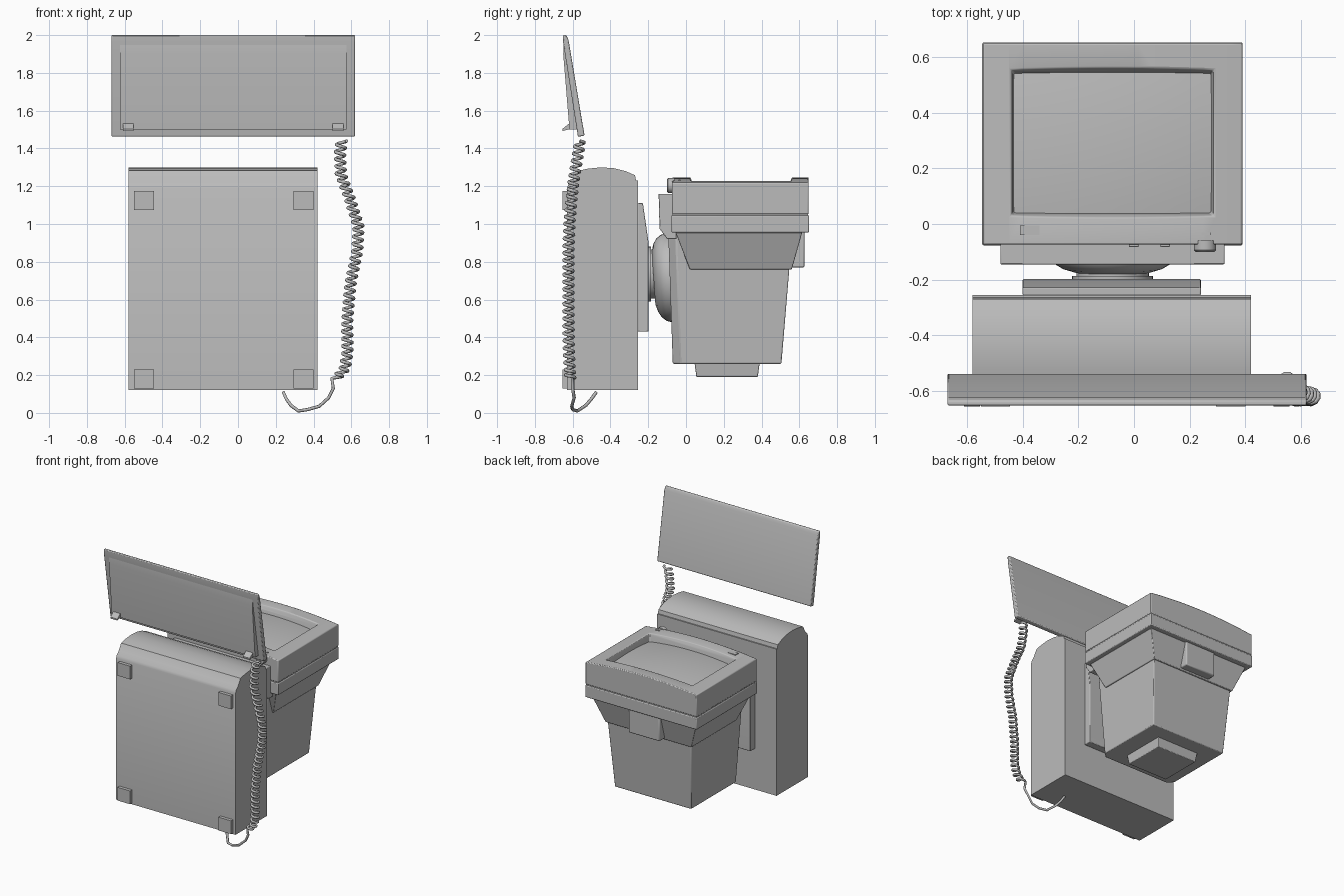
import bpy, bmesh, math
from mathutils import Vector

if "Cube" in bpy.data.objects:
    bpy.data.objects.remove(bpy.data.objects["Cube"])

grey = bpy.data.materials.new("warm_grey_plastic")
grey.diffuse_color = (0.5, 0.5, 0.5, 1)
grey.use_nodes = True
grey.node_tree.nodes["Principled BSDF"].inputs["Base Color"].default_value = grey.diffuse_color
CX = -0.077  # centre line of the screen unit


def finish(ob, bevel=0.0, smooth=30):
    ob.data.materials.append(grey)
    bpy.ops.object.select_all(action='DESELECT')
    ob.select_set(True)
    bpy.context.view_layer.objects.active = ob
    if ob.type == 'MESH':
        bpy.ops.object.shade_smooth_by_angle(angle=math.radians(smooth))
    if bevel:
        m = ob.modifiers.new("soft_edges", 'BEVEL')
        m.width, m.segments, m.limit_method = bevel, 2, 'ANGLE'
        m.angle_limit = math.radians(40)
    return ob


def mesh_object(name, verts, faces, bevel=0.0):
    me = bpy.data.meshes.new(name)
    me.from_pydata(verts, [], faces)
    bm = bmesh.new()
    bm.from_mesh(me)
    bmesh.ops.recalc_face_normals(bm, faces=bm.faces)
    bm.to_mesh(me)
    bm.free()
    ob = bpy.data.objects.new(name, me)
    bpy.context.collection.objects.link(ob)
    return finish(ob, bevel)


def loft(name, rings, bevel=0.0):
    """Skin a list of equal-length closed rings and cap both ends."""
    n = len(rings[0])
    verts = [p for r in rings for p in r]
    faces = [(k * n + i, k * n + (i + 1) % n, (k + 1) * n + (i + 1) % n, (k + 1) * n + i)
             for k in range(len(rings) - 1) for i in range(n)]
    faces += [tuple(range(n)), tuple(range(len(verts) - n, len(verts)))]
    return mesh_object(name, verts, faces, bevel)


def side_profile(name, x0, x1, pts, bevel=0.0):
    return loft(name, [[(x, y, z) for y, z in pts] for x in (x0, x1)], bevel)


def taper(name, sections, bevel=0.0):
    """Stack rectangles given as (x0, x1, y0, y1, z)."""
    return loft(name, [[(a, c, z), (b, c, z), (b, d, z), (a, d, z)]
                       for a, b, c, d, z in sections], bevel)


def box(name, x0, x1, y0, y1, z0, z1, bevel=0.0):
    return taper(name, [(x0, x1, y0, y1, z0), (x0, x1, y0, y1, z1)], bevel)


def lathe_y(name, cx, cz, prof, tilt=0.0, n=40):
    """Turn (radius, y) points around an axis along y, optionally leaning."""
    rings = []
    for r, y in prof:
        ring = []
        for i in range(n):
            a = 2 * math.pi * i / n
            dz = r * math.sin(a)
            ring.append((cx + r * math.cos(a), y - tilt * dz, cz + dz))
        rings.append(ring)
    return loft(name, rings)


# Computer case with bowed front panel
side_profile("computer_case", -0.58, 0.42, [
    (-0.63, 0.12), (-0.63, 1.19), (-0.622, 1.21), (-0.598, 1.235), (-0.57, 1.282),
    (-0.52, 1.293), (-0.45, 1.30), (-0.38, 1.295), (-0.32, 1.28), (-0.27, 1.258),
    (-0.264, 1.23), (-0.255, 1.23), (-0.255, 0.12)])
for i, (x, z) in enumerate([(-0.55, 0.13), (0.295, 0.13), (-0.55, 1.075), (0.295, 1.075)]):
    box(f"case_foot_{i + 1}", x, x + 0.105, -0.655, -0.625, z, z + 0.1)

# Swivel stand
side_profile("stand_plate", -0.40, 0.24, [
    (-0.256, 0.43), (-0.256, 1.11), (-0.228, 1.11), (-0.198, 0.90), (-0.198, 0.43)], 0.004)
lathe_y("stand_neck", CX, 0.735, [(0.145, -0.21), (0.145, -0.186), (0.13, -0.186), (0.13, -0.16)])
lathe_y("swivel_dome", CX, 0.715, [
    (0.14, -0.172), (0.18, -0.16), (0.208, -0.143), (0.228, -0.118), (0.235, -0.09),
    (0.235, -0.05)], 0.07)

# Screen unit body with chamfered underside
def body_ring(half, y0, y1, z):
    return [(CX - half + 0.04, y0, z), (CX + half - 0.04, y0, z), (CX + half, y0 + 0.04, z),
            (CX + half, y1, z), (CX - half, y1, z), (CX - half, y0 + 0.04, z)]

loft("screen_body", [body_ring(0.32, -0.07, 0.505, 0.26),
                     body_ring(0.365, -0.095, 0.565, 0.98)], 0.006)
taper("rear_shroud", [(CX - 0.36, CX + 0.36, 0.02, 0.56, 0.76),
                      (CX - 0.435, CX + 0.435, -0.055, 0.615, 0.955)], 0.004)
box("rear_socket_cover", CX - 0.14, CX + 0.12, 0.50, 0.627, 0.77, 0.96, 0.008)
taper("rear_vent_cover", [(CX - 0.17, CX + 0.17, 0.055, 0.38, 0.19),
                          (CX - 0.18, CX + 0.18, 0.045, 0.39, 0.265)], 0.004)

# Chin below the bezel
side_profile("chin", -0.48, 0.325, [
    (-0.145, 1.16), (-0.05, 1.16), (-0.05, 0.92), (-0.10, 0.92), (-0.14, 0.975)], 0.004)

# Bezel: rear band and front frame with bowed face and screen opening
box("bezel_rear_band", -0.545, 0.39, -0.077, 0.652, 0.955, 1.046, 0.006)
box("bezel_seam", -0.54, 0.385, -0.072, 0.646, 1.04, 1.06)
N = 20
arc = []
for i in range(N + 1):
    t = 2 * i / N - 1
    arc.append((CX + 0.466 * t, 1.218 + 0.029 * (1 - t * t)))
outline = [(CX - 0.466, 1.052)] + arc + [(CX + 0.466, 1.052)]
frame = loft("bezel_frame", [[(x, y, z) for x, z in outline] for y in (-0.074, 0.649)])
cutter = taper("screen_opening_cutter", [(-0.425, 0.27, 0.048, 0.532, 1.12),
                                         (-0.437, 0.282, 0.034, 0.548, 1.215),
                                         (-0.46, 0.30, 0.015, 0.572, 1.275)])
cutter.hide_render = True
cutter.hide_set(True)
cut = frame.modifiers.new("screen_opening", 'BOOLEAN')
cut.operation, cut.object, cut.solver = 'DIFFERENCE', cutter, 'EXACT'
soft = frame.modifiers.new("soft_edges", 'BEVEL')
soft.width, soft.segments, soft.limit_method = 0.006, 2, 'ANGLE'
soft.angle_limit = math.radians(50)

# Domed screen glass
M = 16
verts, faces = [], []
for j in range(M + 1):
    for i in range(M + 1):
        u, v = 2 * i / M - 1, 2 * j / M - 1
        verts.append((CX + 0.358 * u, 0.29 + 0.255 * v, 1.21 - 0.025 * u * u - 0.015 * v * v))
for j in range(M):
    for i in range(M):
        a = j * (M + 1) + i
        faces.append((a, a + 1, a + M + 2, a + M + 1))
glass = mesh_object("screen_glass", verts, faces)
if glass.data.polygons[0].normal.z < 0:
    glass.data.flip_normals()

# Controls on the bezel
lathe_y("dial", 0.255, 1.203, [(0.034, -0.1), (0.04, -0.094), (0.04, -0.06)], n=24)
for i, x in enumerate((-0.018, 0.095)):
    box(f"push_button_{i + 1}", x, x + 0.034, -0.083, -0.06, 1.19, 1.225, 0.003)
box("power_lamp", 0.243, 0.275, -0.04, -0.03, 1.22, 1.236)
box("badge_plate", -0.41, -0.34, -0.04, -0.005, 1.231, 1.239)

# Keyboard standing on edge, with tray and flip feet behind
side_profile("keyboard_slab", -0.67, 0.62, [
    (-0.652, 2.0), (-0.634, 2.0), (-0.622, 1.975), (-0.537, 1.468), (-0.572, 1.462),
    (-0.65, 1.96)], 0.006)
side_profile("keyboard_tray", -0.625, 0.575, [
    (-0.648, 1.95), (-0.65, 1.90), (-0.617, 1.50), (-0.57, 1.50), (-0.62, 1.90)])
for i, x in enumerate((-0.61, 0.50)):
    side_profile(f"keyboard_foot_{i + 1}", x, x + 0.058, [
        (-0.655, 1.492), (-0.655, 1.503), (-0.615, 1.535), (-0.605, 1.505)])

# Coiled cable: a helix along a drooping centre line, then a plain tail
centre = [Vector(p) for p in [
    (0.55, -0.562, 1.44), (0.54, -0.57, 1.38), (0.545, -0.59, 1.26), (0.59, -0.605, 1.14),
    (0.638, -0.618, 0.99), (0.632, -0.622, 0.86), (0.595, -0.622, 0.68), (0.578, -0.622, 0.48),
    (0.58, -0.62, 0.32), (0.565, -0.615, 0.23), (0.515, -0.612, 0.18)]]
tail = [Vector(p) for p in [
    (0.505, -0.60, 0.13), (0.48, -0.592, 0.08), (0.43, -0.605, 0.035), (0.37, -0.60, 0.018),
    (0.32, -0.575, 0.01), (0.28, -0.53, 0.04), (0.255, -0.50, 0.075), (0.24, -0.475, 0.11)]]
path, STEP, PITCH = [], 10, 0.039
angle = 0.0
for a, b in zip(centre, centre[1:]):
    length = (b - a).length
    count = max(2, round(length / PITCH * STEP))
    for k in range(count):
        p = a.lerp(b, k / count)
        path.append(p + Vector((math.cos(angle), math.sin(angle), 0)) * 0.025)
        angle += 2 * math.pi * length / PITCH / count
path += tail
curve = bpy.data.curves.new("coiled_cable", 'CURVE')
curve.dimensions = '3D'
curve.bevel_depth, curve.bevel_resolution = 0.009, 1
curve.use_fill_caps = True
spline = curve.splines.new('POLY')
spline.points.add(len(path) - 1)
for pt, p in zip(spline.points, path):
    pt.co = (*p, 1)
cable = bpy.data.objects.new("coiled_cable", curve)
bpy.context.collection.objects.link(cable)
finish(cable)
bpy.ops.object.convert(target='MESH')
